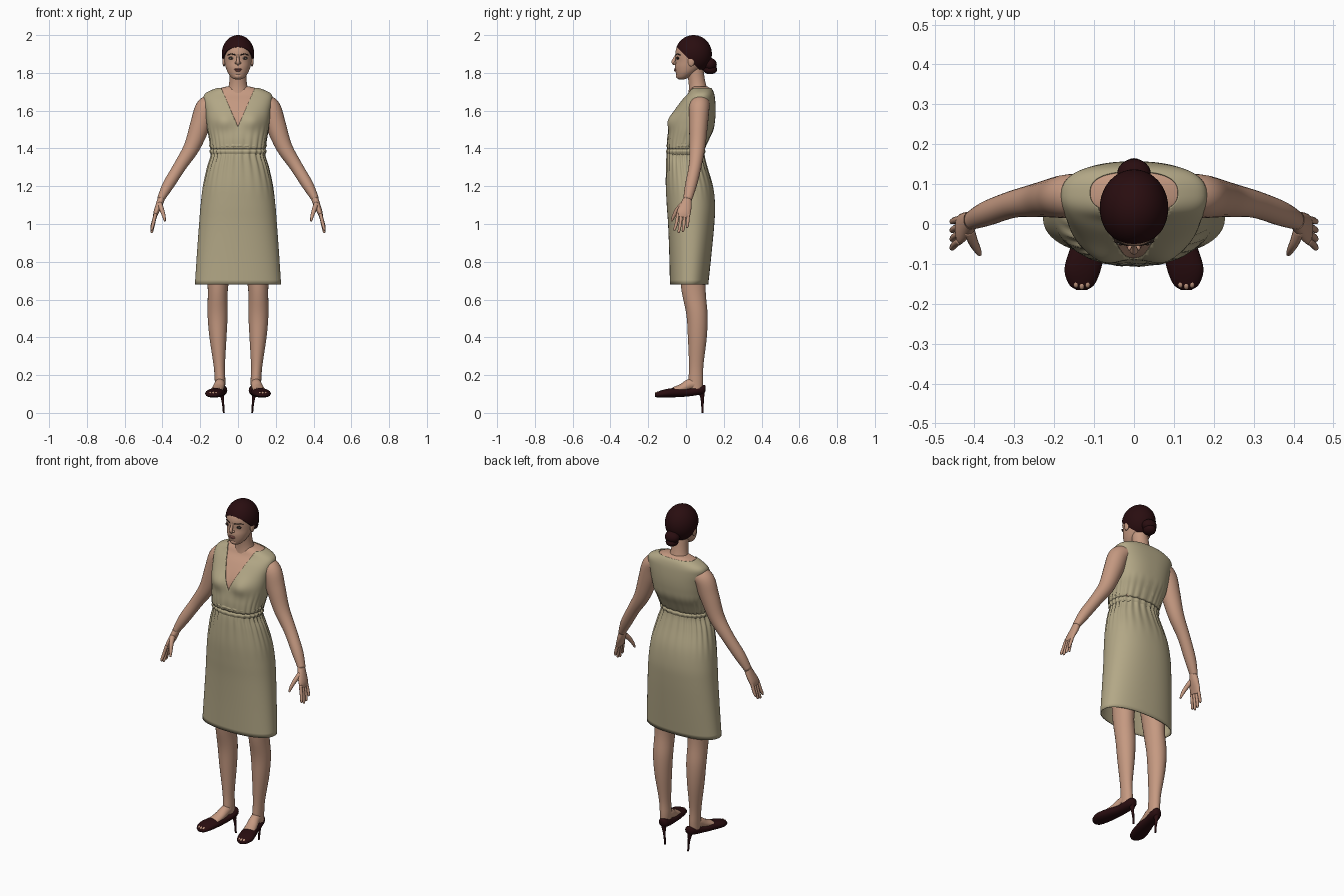
import bpy, bmesh, math
from mathutils import Vector, Matrix

cube = bpy.data.objects.get("Cube")
if cube:
    bpy.data.objects.remove(cube, do_unlink=True)


def material(name, r, g, b):
    m = bpy.data.materials.new(name)
    m.use_nodes = True
    m.diffuse_color = (r, g, b, 1)
    bsdf = m.node_tree.nodes["Principled BSDF"]
    bsdf.inputs["Base Color"].default_value = (r, g, b, 1)
    bsdf.inputs["Roughness"].default_value = 0.7
    return m


SKIN = material("skin", 0.56, 0.32, 0.22)
CLOTH = material("khaki cloth", 0.45, 0.39, 0.24)
HAIR = material("dark maroon", 0.022, 0.004, 0.005)
LIP = material("lip rose", 0.36, 0.13, 0.11)
WHITE = material("eye white", 0.6, 0.55, 0.5)
DARK = material("eye dark", 0.025, 0.015, 0.012)


def finish(name, bm, mat, mirror=False, thickness=0):
    bmesh.ops.recalc_face_normals(bm, faces=bm.faces)
    for f in bm.faces:
        f.smooth = True
    me = bpy.data.meshes.new(name)
    bm.to_mesh(me)
    bm.free()
    me.materials.append(mat)
    ob = bpy.data.objects.new(name, me)
    bpy.context.collection.objects.link(ob)
    if mirror:
        ob.modifiers.new("other side", 'MIRROR')
    if thickness:
        mod = ob.modifiers.new("thickness", 'SOLIDIFY')
        mod.thickness = thickness
    return ob


def spline(pts, steps):
    """Smooth path through points of any dimension."""
    out = []
    for i in range(len(pts) - 1):
        a, b, c, d = (pts[max(i - 1, 0)], pts[i], pts[i + 1], pts[min(i + 2, len(pts) - 1)])
        for s in range(steps):
            t = s / steps
            out.append([0.5 * (2 * q + (r - p) * t + (2 * p - 5 * q + 4 * r - w) * t * t
                               + (3 * q - p - 3 * r + w) * t ** 3)
                        for p, q, r, w in zip(a, b, c, d)])
    return out + [list(pts[-1])]


def loft(pts, seg=20, steps=5, p=2, axis=None, ref=(0, 1, 0), pleat=None, caps=True):
    """Skin oval rings (x, y, z, width radius, depth radius) along a path."""
    bm = bmesh.new()
    path = spline(pts, steps)
    rings = []
    for i, (x, y, z, rx, ry) in enumerate(path):
        a, b = path[max(i - 1, 0)], path[min(i + 1, len(path) - 1)]
        t = Vector(axis) if axis else (Vector(b[:3]) - Vector(a[:3])).normalized()
        v = Vector(ref)
        v = (v - t * v.dot(t)).normalized()
        u = v.cross(t)
        ring = []
        for k in range(seg):
            ang = math.tau * k / seg
            c, s = math.cos(ang), math.sin(ang)
            fold = 1
            if pleat:
                fold += pleat(z) / rx * (0.5 + 0.5 * math.cos(26 * ang + 1.6 * math.sin(3 * ang)))
            c = math.copysign(abs(c) ** (2 / p), c) * fold
            s = math.copysign(abs(s) ** (2 / p), s) * fold
            ring.append(bm.verts.new(Vector((x, y, z)) + u * c * rx + v * s * ry))
        rings.append(ring)
    for r0, r1 in zip(rings, rings[1:]):
        for k in range(seg):
            n = (k + 1) % seg
            bm.faces.new((r0[k], r0[n], r1[n], r1[k]))
    if caps:
        bm.faces.new(rings[0])
        bm.faces.new(rings[-1])
    return bm


def tube(name, pts, mat, mirror=False, **kw):
    return finish(name, loft(pts, **kw), mat, mirror)


def ball(name, loc, size, mat, mirror=False):
    bm = bmesh.new()
    bmesh.ops.create_uvsphere(bm, u_segments=24, v_segments=14, radius=1,
                              matrix=Matrix.LocRotScale(Vector(loc), None, Vector(size)))
    return finish(name, bm, mat, mirror)


def level(z, half, front, back):
    return (0, (front + back) / 2, z, half, (back - front) / 2)


UP = (0, 0, 1)

# Torso, shared by the chest and the bodice
TORSO = [level(1.40, .135, -.092, .09), level(1.45, .144, -.092, .115), level(1.50, .156, -.085, .14),
         level(1.55, .163, -.076, .149), level(1.60, .169, -.055, .152), level(1.65, .177, -.022, .15),
         level(1.685, .172, .008, .145), level(1.71, .125, .022, .135), level(1.728, .06, .035, .115)]


def torso(pleat=None):
    bm = loft(TORSO, seg=112, p=2.5, axis=UP, pleat=pleat)
    for v in bm.verts:
        if v.co.y < .05:
            v.co.y -= .02 * math.exp(-((abs(v.co.x) - .075) / .05) ** 2 - ((v.co.z - 1.545) / .045) ** 2)
    return bm


finish("chest", torso(), SKIN)

# Bodice with a V neckline
SLOPE, V_LOW, NECK_Z = 2.3, 1.515, 1.72
bm = torso(lambda z: .007 * max(0, (1.53 - z) / .12))
bmesh.ops.recalc_face_normals(bm, faces=bm.faces)
for v, n in [(v, v.normal.copy()) for v in bm.verts]:
    v.co += n * .005
for co, no in [((0, 0, V_LOW), (SLOPE, 0, -1)), ((0, 0, V_LOW), (-SLOPE, 0, -1)),
               ((0, .07, 0), (0, 1, 0)), ((0, 0, NECK_Z), UP)]:
    bmesh.ops.bisect_plane(bm, geom=bm.verts[:] + bm.edges[:] + bm.faces[:], plane_co=co, plane_no=no)
cut = []
for f in bm.faces:
    c = f.calc_center_median()
    in_v = c.y < .07 and c.z > V_LOW + SLOPE * abs(c.x)
    if in_v or c.z > NECK_Z or c.z < 1.4001:
        cut.append(f)
bmesh.ops.delete(bm, geom=cut, context='FACES')
finish("bodice", bm, CLOTH, thickness=.004)

# Gathered waistband and skirt
tube("waistband", [level(1.43, .138, -.09, .098), level(1.415, .145, -.1, .1), level(1.40, .137, -.093, .09),
                   level(1.385, .144, -.101, .098), level(1.365, .134, -.094, .09)],
     CLOTH, seg=140, steps=4, p=2.2, axis=UP, pleat=lambda z: .008)
skirt = loft([level(1.40, .134, -.09, .09), level(1.36, .136, -.097, .093), level(1.30, .158, -.102, .11),
              level(1.20, .184, -.106, .142), level(1.10, .198, -.102, .154), level(1.00, .206, -.095, .15),
              level(.85, .217, -.089, .136), level(.68, .228, -.085, .118)],
             seg=140, p=2.25, axis=UP, caps=False,
             pleat=lambda z: .010 * max(0, min(1, (z - 1.12) / .24)) ** 1.5)
finish("skirt", skirt, CLOTH, thickness=.005)

# Neck and head
tube("neck", [(0, .07, 1.66, .075, .06), (0, .063, 1.72, .052, .048), (0, .055, 1.77, .045, .044),
              (0, .045, 1.83, .046, .046)], SKIN, seg=28, axis=UP)
tube("head", [level(1.766, .016, -.038, -.01), level(1.775, .034, -.047, .015), level(1.80, .053, -.054, .055),
              level(1.83, .065, -.058, .09), level(1.86, .072, -.055, .11), level(1.89, .076, -.056, .122),
              level(1.92, .077, -.054, .125), level(1.95, .072, -.042, .12), level(1.975, .055, -.015, .1),
              level(1.99, .02, .02, .06)], SKIN, seg=40, axis=UP)
tube("nose", [(0, -.05, 1.897, .007, .006), (0, -.059, 1.878, .007, .008), (0, -.067, 1.859, .010, .010),
              (0, -.063, 1.849, .010, .008), (0, -.054, 1.845, .006, .005)], SKIN, seg=14)
ball("nostrils", (.010, -.058, 1.852), (.007, .009, .006), SKIN, True)
ball("upper_lip", (0, -.056, 1.8195), (.020, .008, .0045), LIP)
ball("lower_lip", (0, -.055, 1.8125), (.017, .009, .005), LIP)
ball("chin", (0, -.038, 1.784), (.022, .016, .016), SKIN)
ball("ears", (.074, .028, 1.862), (.009, .018, .028), SKIN, True)
ball("eyelids", (.034, -.043, 1.878), (.017, .007, .008), DARK, True)
ball("eyes", (.034, -.0455, 1.877), (.012, .0068, .005), WHITE, True)
ball("irises", (.034, -.050, 1.877), (.0048, .004, .0048), DARK, True)
tube("eyebrows", [(.014, -.054, 1.895, .002, .003), (.036, -.046, 1.900, .003, .003),
                  (.056, -.029, 1.894, .0015, .002)], DARK, True, seg=8, ref=UP)

# Swept-back hair with a low bun
bm = bmesh.new()
bmesh.ops.create_uvsphere(bm, u_segments=40, v_segments=24, radius=1,
                          matrix=Matrix.LocRotScale(Vector((0, .04, 1.9)), None, Vector((.086, .097, .1))))
bmesh.ops.bisect_plane(bm, geom=bm.verts[:] + bm.edges[:] + bm.faces[:], plane_co=(0, .02, 1.868),
                       plane_no=(0, .70, .71), clear_inner=True)
bmesh.ops.holes_fill(bm, edges=[e for e in bm.edges if e.is_boundary])
hair = finish("hair", bm, HAIR)
for poly in hair.data.polygons:
    poly.use_smooth = len(poly.vertices) < 5
ball("hair_bun", (0, .127, 1.845), (.042, .036, .034), HAIR)
ball("hair_bun_coil", (0, .128, 1.818), (.034, .037, .025), HAIR)

# Arms and hands
tube("arms", [(.125, .078, 1.645, .045, .05), (.168, .07, 1.615, .056, .054), (.198, .066, 1.53, .054, .05),
              (.243, .06, 1.41, .043, .042), (.305, .049, 1.31, .034, .034), (.37, .026, 1.205, .030, .031),
              (.41, .008, 1.13, .019, .023)], SKIN, True, seg=24)
tube("palms", [(.404, .01, 1.142, .019, .021), (.418, .0, 1.10, .018, .031), (.434, -.012, 1.06, .014, .037),
               (.440, -.017, 1.035, .009, .035)], SKIN, True, seg=18)
for i, (name, drop) in enumerate([("index", .075), ("middle", .088), ("ring", .082), ("little", .062)]):
    y = -.042 + .018 * i
    tip = -.060 + .022 * i
    tube(name + "_fingers", [(.436, y, 1.055, .009, .009), (.449, (y + tip) / 2, 1.04 - drop / 2, .009, .0085),
                             (.456, tip, 1.048 - drop, .007, .007), (.457, tip, 1.04 - drop, .003, .003)],
         SKIN, True, seg=10, steps=4)
tube("thumbs", [(.414, -.015, 1.105, .014, .016), (.403, -.045, 1.075, .012, .013),
                (.392, -.066, 1.04, .009, .009), (.387, -.076, 1.015, .005, .005)], SKIN, True, seg=12)

# Legs and feet
tube("legs", [(.095, .03, 1.0, .085, .088), (.10, .036, .80, .067, .074), (.107, .04, .65, .053, .064),
              (.108, .058, .52, .053, .056), (.106, .06, .40, .045, .050), (.099, .054, .25, .030, .038),
              (.095, .052, .17, .028, .039), (.095, .052, .12, .026, .036)], SKIN, True, seg=28, axis=UP)
tube("insteps", [(.095, .06, .155, .026, .028), (.097, .02, .15, .028, .030), (.105, -.02, .132, .031, .023),
                 (.115, -.065, .118, .034, .018)], SKIN, True, ref=UP)

# Peep-toe shoes with thin heels
tube("shoes", [(.084, .104, .130, .012, .014), (.086, .092, .125, .026, .024), (.090, .06, .118, .033, .024),
               (.099, .01, .109, .034, .022), (.113, -.05, .108, .043, .025), (.128, -.11, .103, .046, .022),
               (.131, -.15, .097, .033, .015), (.131, -.165, .094, .014, .008)],
     HAIR, True, seg=24, p=2.2, axis=(0, -1, 0), ref=UP)
for i in range(3):
    ball("toes_" + str(i + 1), (.117 + .014 * i, -.152 + .004 * abs(i - 1), .104), (.008, .012, .008), SKIN, True)
tube("heels", [(.086, .08, .125, .024, .022), (.084, .085, .09, .011, .012), (.079, .087, .05, .006, .007),
               (.075, .087, 0, .005, .006)], HAIR, True, seg=12, axis=UP)
